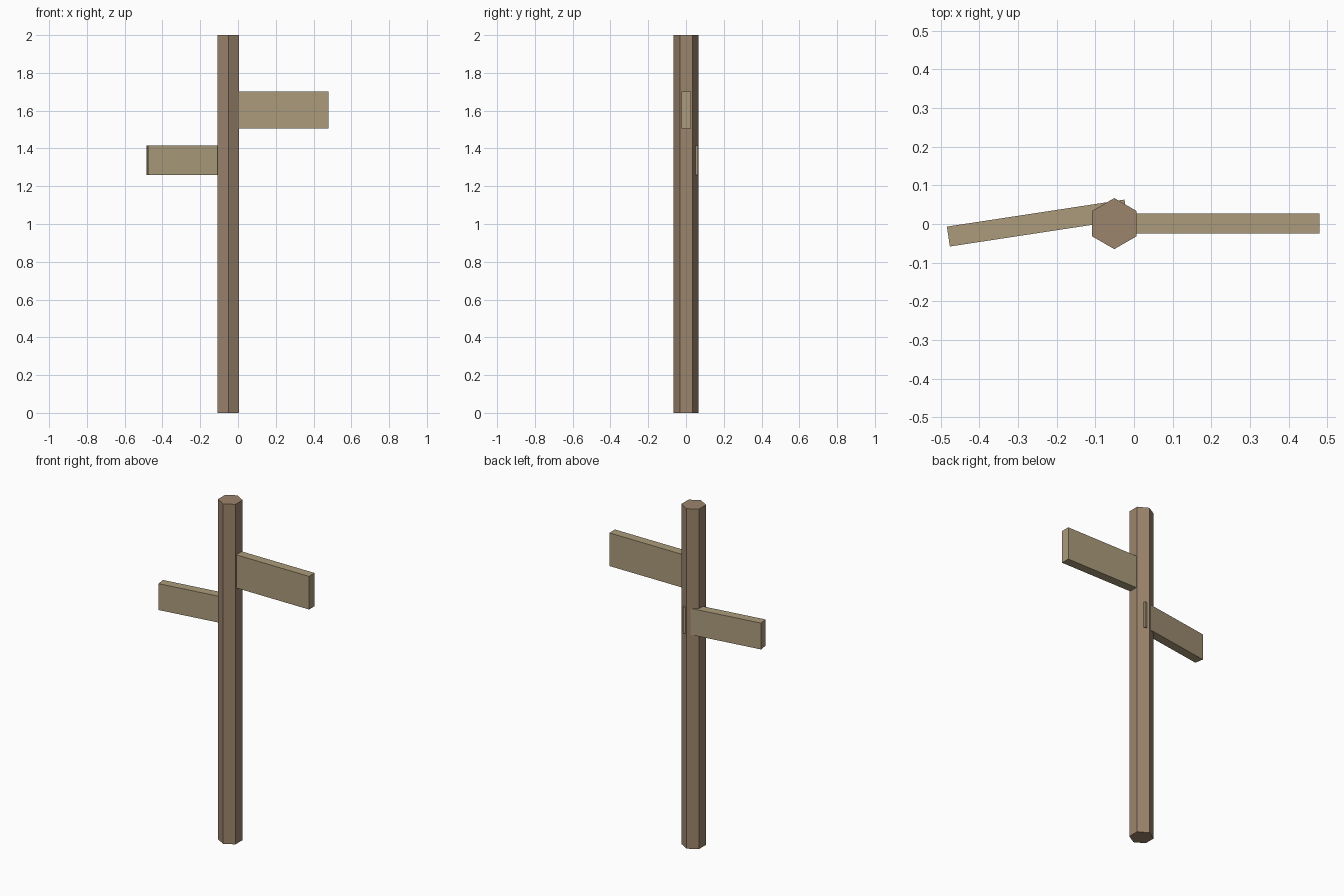
import bpy
import math

if "Cube" in bpy.data.objects:
    bpy.data.objects.remove(bpy.data.objects["Cube"])


def material(name, color):
    m = bpy.data.materials.new(name)
    m.diffuse_color = (*color, 1.0)
    m.use_nodes = True
    m.node_tree.nodes["Principled BSDF"].inputs["Base Color"].default_value = m.diffuse_color
    return m


post_wood = material("post_wood", (0.33, 0.23, 0.15))
board_wood = material("board_wood", (0.41, 0.33, 0.20))


def board(name, center, size, angle):
    bpy.ops.mesh.primitive_cube_add(size=1, location=center, rotation=(0, 0, math.radians(angle)))
    ob = bpy.context.object
    ob.name = name
    ob.scale = size
    ob.data.materials.append(board_wood)


# Hexagonal post, corners facing front and back
bpy.ops.mesh.primitive_cylinder_add(vertices=6, radius=0.066, depth=2, location=(-0.051, 0.001, 1))
post = bpy.context.object
post.name = "post"
post.data.materials.append(post_wood)

# Sign boards, inner ends sunk into the post
board("upper_board", (0.19, 0.001, 1.603), (0.58, 0.052, 0.195), 0)
board("lower_board", (-0.2505, 0.0025, 1.337), (0.465, 0.052, 0.155), 8.65)
